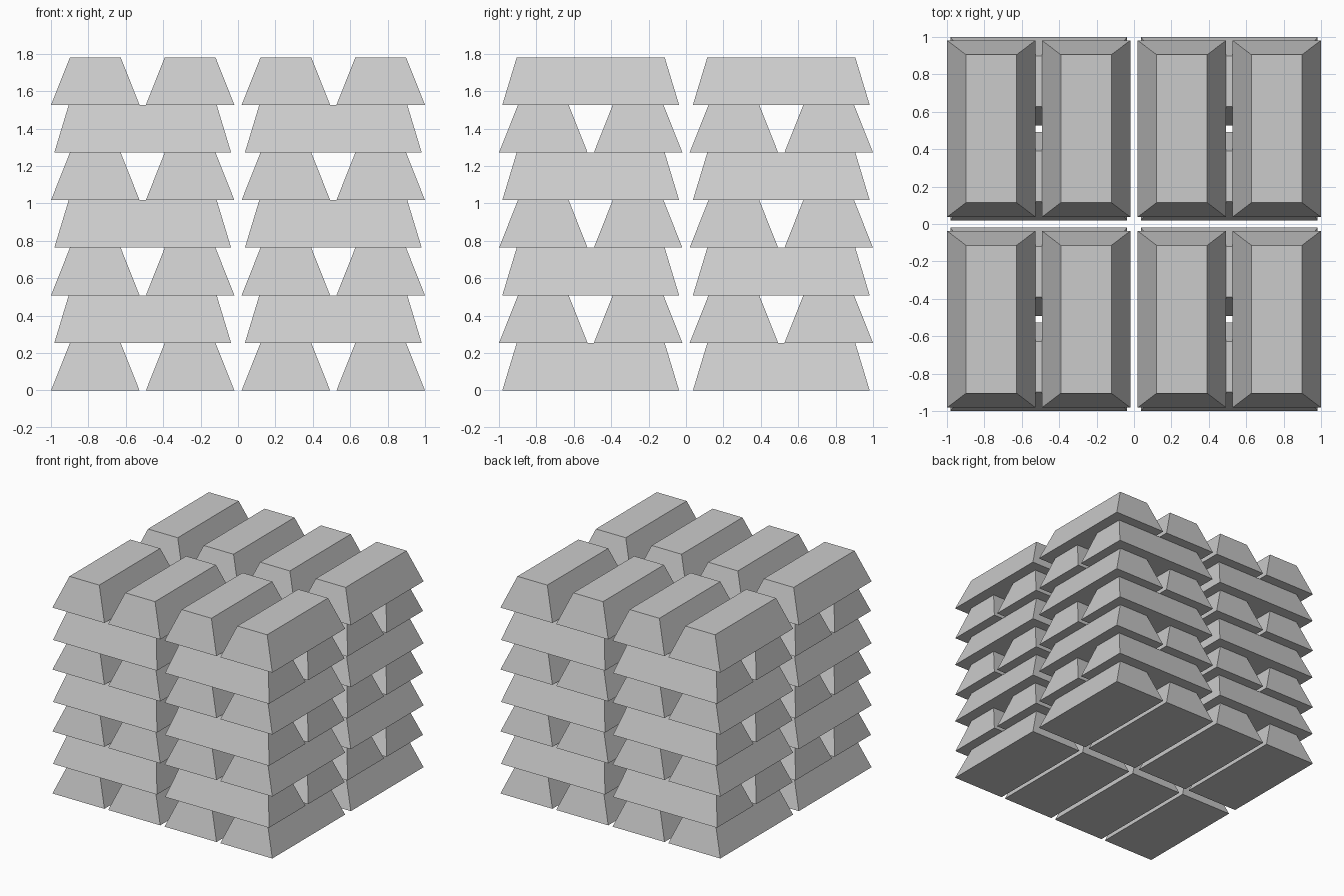
import bpy
import bmesh
from math import pi

if "Cube" in bpy.data.objects:
    bpy.data.objects.remove(bpy.data.objects["Cube"])

LAYERS = 7
H = 0.2545        # ingot height
STACK = 0.5095    # centre of each of the four stacks
PAIR = 0.2535     # offset of each ingot within its pair


# Tapered ingot, long along y, base at z = 0
def ingot_mesh():
    bm = bmesh.new()
    bmesh.ops.create_cube(bm, size=2)
    for v in bm.verts:
        top = v.co.z > 0
        v.co.x *= 0.1355 if top else 0.2365
        v.co.y *= 0.3955 if top else 0.4725
        v.co.z = H if top else 0
    mesh = bpy.data.meshes.new("ingot")
    bm.to_mesh(mesh)
    bm.free()
    return mesh


# Four stacks of paired ingots, each layer turned 90 degrees
mesh = ingot_mesh()
for layer in range(LAYERS):
    turned = layer % 2 == 1
    for sx in (-1, 1):
        for sy in (-1, 1):
            for side in (-1, 1):
                ob = bpy.data.objects.new("ingot", mesh)
                x, y = sx * STACK, sy * STACK
                if turned:
                    y += side * PAIR
                    ob.rotation_euler.z = pi / 2
                else:
                    x += side * PAIR
                ob.location = (x, y, layer * H)
                bpy.context.collection.objects.link(ob)
